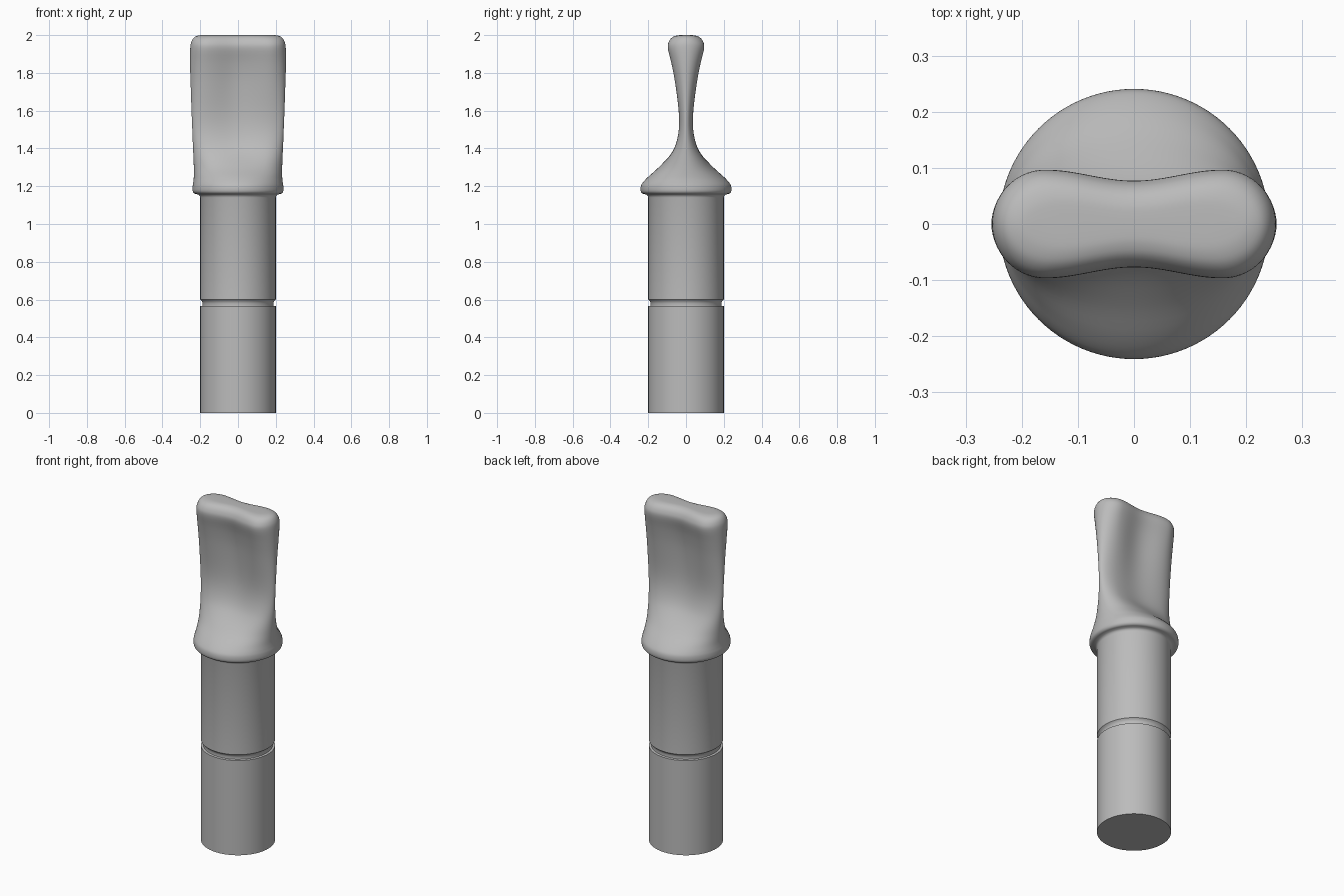
import bpy
import bmesh
from math import sin, cos, pi, sqrt, radians

SIDES = 96

cube = bpy.data.objects.get("Cube")
if cube:
    bpy.data.objects.remove(cube)

# Single grey finish
grey = bpy.data.materials.new("plain grey")
grey.use_nodes = True
colour = (0.5, 0.5, 0.5, 1)
grey.diffuse_color = colour
grey.node_tree.nodes["Principled BSDF"].inputs["Base Color"].default_value = colour


def loft(name, rings, sharp_angle):
    """Skin a stack of closed rings and cap both ends."""
    bm = bmesh.new()
    loops = [[bm.verts.new(point) for point in ring] for ring in rings]
    for low, high in zip(loops, loops[1:]):
        for i in range(SIDES):
            j = (i + 1) % SIDES
            bm.faces.new((low[i], low[j], high[j], high[i]))
    bm.faces.new(loops[0][::-1])
    bm.faces.new(loops[-1])
    mesh = bpy.data.meshes.new(name)
    bm.to_mesh(mesh)
    bm.free()
    mesh.materials.append(grey)
    obj = bpy.data.objects.new(name, mesh)
    bpy.context.collection.objects.link(obj)
    bpy.ops.object.select_all(action='DESELECT')
    obj.select_set(True)
    bpy.context.view_layer.objects.active = obj
    bpy.ops.object.shade_smooth_by_angle(angle=radians(sharp_angle))
    return obj


def circle(radius, z):
    turns = [2 * pi * i / SIDES for i in range(SIDES)]
    return [(radius * cos(a), radius * sin(a), z) for a in turns]


def waisted_section(z, width, lobe, middle, round_mix):
    """Two rounded lobes with a thinner middle, mixed toward an ellipse."""
    start = 0.63
    ring = []
    for i in range(SIDES):
        a = 2 * pi * i / SIDES
        u = min(abs(cos(a)), 1)
        if u < start:
            y = lobe + (middle - lobe) * (1 + cos(pi * u / start)) / 2
        else:
            y = lobe * sqrt(max(0, 1 - ((u - start) / (1 - start)) ** 2))
        y = y if sin(a) >= 0 else -y
        y = y * (1 - round_mix) + lobe * sin(a) * round_mix
        ring.append((width * cos(a), y, z))
    return ring


def smooth_rows(rows, steps):
    """Catmull-Rom interpolation through the key rows."""
    padded = [rows[0]] + rows + [rows[-1]]
    result = []
    for p, q, r, s in zip(padded, padded[1:], padded[2:], padded[3:]):
        for k in range(steps):
            t = k / steps
            result.append([
                b + t * ((c - a) + t * ((2 * a - 5 * b + 4 * c - d)
                         + t * (3 * b - a - 3 * c + d))) / 2
                for a, b, c, d in zip(p, q, r, s)])
    return result + [rows[-1]]


# Shaft with its narrow groove and the flare under the collar
shaft_profile = [(0.2, 0), (0.2, 0.565), (0.188, 0.567), (0.187, 0.58),
                 (0.191, 0.592), (0.2, 0.6), (0.2, 1.14), (0.203, 1.15),
                 (0.21, 1.156), (0.224, 1.159)]
loft("shaft", [circle(r, z) for r, z in shaft_profile], 35)

# Collar flowing up into the blade: height, half width, lobe, middle, roundness
grip_keys = [
    (1.158, 0.215, 0.215, 0.215, 1),
    (1.162, 0.231, 0.231, 0.231, 1),
    (1.175, 0.24, 0.24, 0.24, 1),
    (1.2, 0.24, 0.239, 0.239, 1),
    (1.22, 0.237, 0.228, 0.228, 1),
    (1.25, 0.234, 0.2, 0.2, 1),
    (1.3, 0.234, 0.145, 0.14, 0.9),
    (1.36, 0.236, 0.093, 0.08, 0.6),
    (1.42, 0.239, 0.058, 0.045, 0.3),
    (1.5, 0.242, 0.039, 0.027, 0.1),
    (1.6, 0.246, 0.039, 0.024, 0),
    (1.75, 0.251, 0.058, 0.036, 0),
    (1.85, 0.254, 0.077, 0.054, 0),
    (1.93, 0.253, 0.096, 0.076, 0),
    (1.965, 0.247, 0.091, 0.072, 0),
    (1.988, 0.232, 0.073, 0.056, 0),
    (1.998, 0.208, 0.048, 0.034, 0),
    (2, 0.18, 0.02, 0.012, 0),
]
loft("grip_blade", [waisted_section(*row) for row in smooth_rows(grip_keys, 4)], 60)
